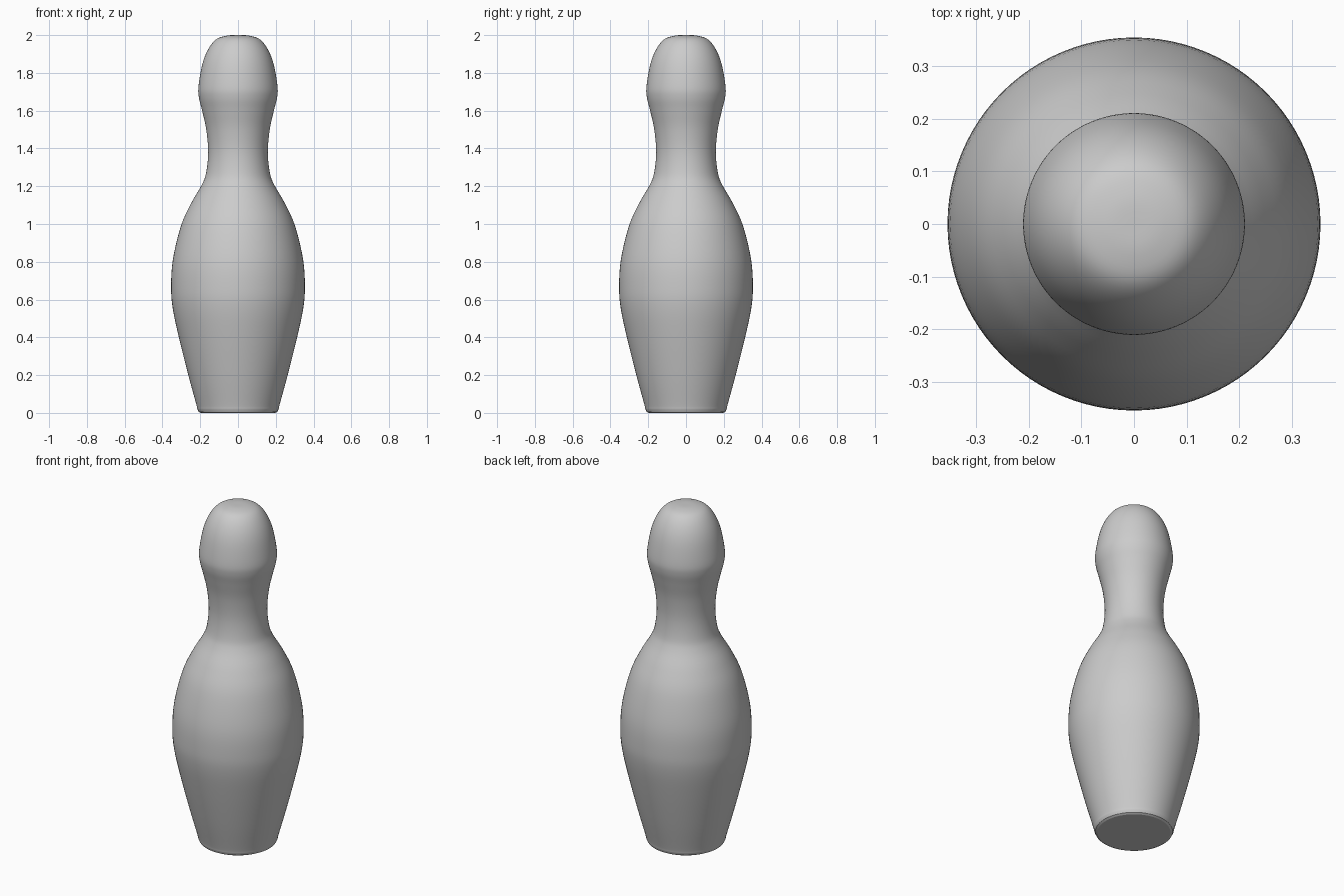
import bpy, bmesh, math
from mathutils import Vector

if "Cube" in bpy.data.objects:
    bpy.data.objects.remove(bpy.data.objects["Cube"])

# Half profile (radius, height) from base edge to crown
PROFILE = [(0.215, 0.02), (0.222, 0.05), (0.263, 0.2), (0.313, 0.4), (0.345, 0.55),
           (0.354, 0.66), (0.345, 0.81), (0.302, 0.99), (0.248, 1.11), (0.193, 1.205),
           (0.169, 1.27), (0.158, 1.38), (0.168, 1.5), (0.19, 1.6), (0.207, 1.67),
           (0.209, 1.73), (0.189, 1.845), (0.158, 1.925), (0.115, 1.978), (0.06, 1.997),
           (0.0, 2.0)]
STEPS, SIDES = 5, 96


def smooth_curve(points):
    """Catmull-Rom curve through the points."""
    p = [Vector(q) for q in points]
    p = [2 * p[0] - p[1]] + p + [Vector((-p[-2].x, p[-2].y))]
    out = []
    for i in range(1, len(p) - 2):
        a, b, c, d = p[i - 1:i + 3]
        for k in range(STEPS):
            t = k / STEPS
            out.append(0.5 * (2 * b + (c - a) * t + (2 * a - 5 * b + 4 * c - d) * t**2
                              + (3 * b - a - 3 * c + d) * t**3))
    return out + [p[-2]]


# Flat base with a small rounded edge, then the curved body, neck and head
outline = [Vector((0, 0)), Vector((0.197, 0)), Vector((0.208, 0.006))] + smooth_curve(PROFILE)

bm = bmesh.new()
verts = [bm.verts.new((r, 0, z)) for r, z in outline]
edges = [bm.edges.new(pair) for pair in zip(verts, verts[1:])]
bmesh.ops.spin(bm, geom=verts + edges, cent=(0, 0, 0), axis=(0, 0, 1),
               angle=math.tau, steps=SIDES, use_merge=False)
bmesh.ops.remove_doubles(bm, verts=bm.verts, dist=1e-4)
bmesh.ops.recalc_face_normals(bm, faces=bm.faces)

mesh = bpy.data.meshes.new("skittle_pin")
bm.to_mesh(mesh)
bm.free()
pin = bpy.data.objects.new("skittle_pin", mesh)
bpy.context.collection.objects.link(pin)
bpy.context.view_layer.objects.active = pin
pin.select_set(True)
bpy.ops.object.shade_smooth_by_angle(angle=math.radians(25))
